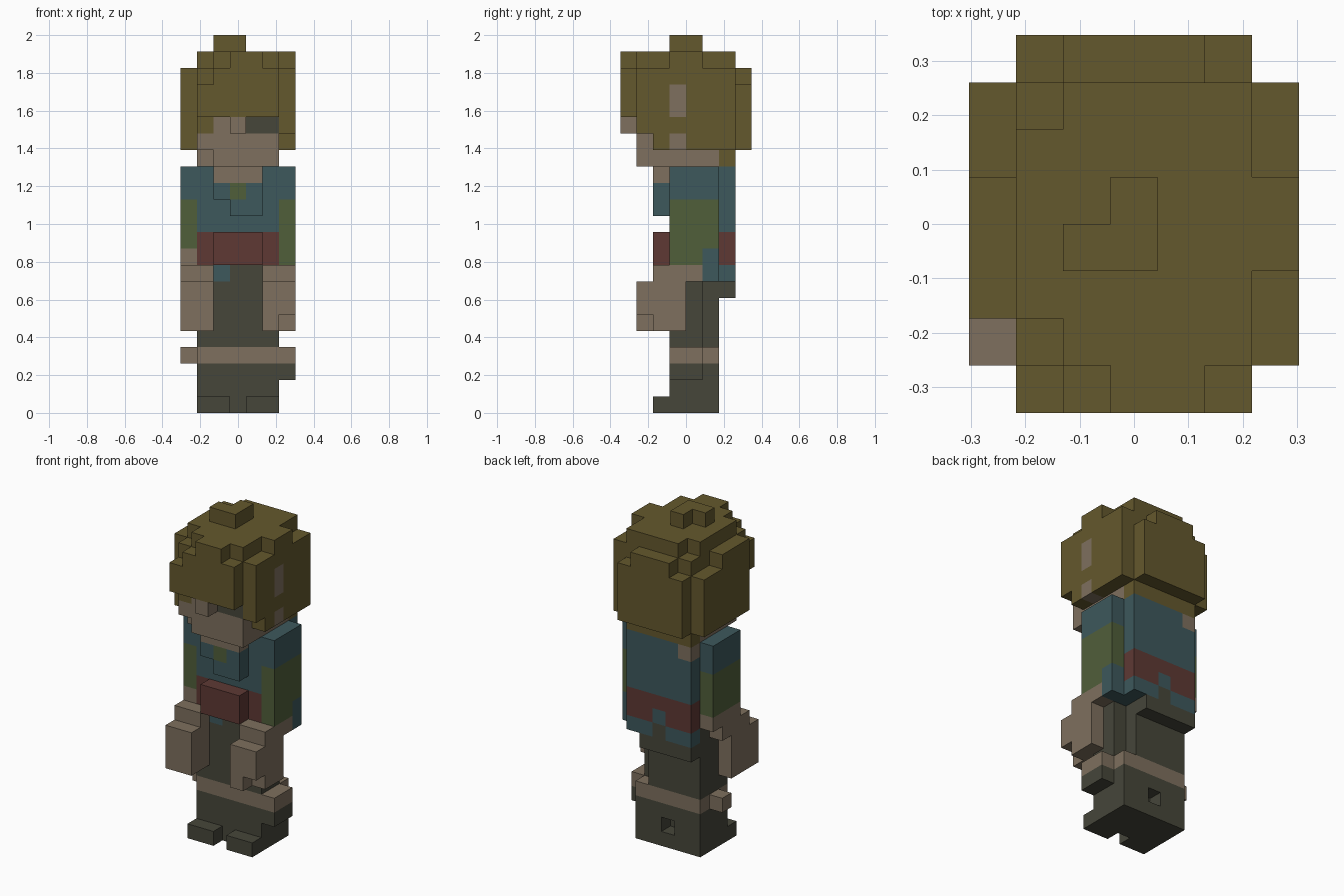
import bpy, bmesh, math
from mathutils import Vector

if "Cube" in bpy.data.objects:
    bpy.data.objects.remove(bpy.data.objects["Cube"])

U = 2 / 23                      # size of one block
OFFSET = Vector((3.5, 4, 0))    # grid centre


def material(name, rgb):
    m = bpy.data.materials.new(name)
    lin = [((c / 255 + 0.055) / 1.055) ** 2.4 for c in rgb]
    m.diffuse_color = (*lin, 1)
    m.use_nodes = True
    m.node_tree.nodes["Principled BSDF"].inputs["Base Color"].default_value = m.diffuse_color
    return m


MATS = [material("olive hair", (100, 88, 45)), material("tan skin", (126, 112, 94)),
        material("teal cloth", (61, 88, 92)), material("green sleeve", (80, 94, 58)),
        material("red belt", (94, 57, 52)), material("dark trousers", (70, 70, 58))]
HAIR, SKIN, TEAL, GREEN, RED, DARK = range(6)

grid = {}   # block position -> (part, colour)


def fill(part, colour, xs, ys, zs):
    """Fill an inclusive range of blocks."""
    for x in range(xs[0], xs[1] + 1):
        for y in range(ys[0], ys[1] + 1):
            for z in range(zs[0], zs[1] + 1):
                grid[x, y, z] = (part, colour)


def clear(xs, ys, zs):
    for x in range(xs[0], xs[1] + 1):
        for y in range(ys[0], ys[1] + 1):
            for z in range(zs[0], zs[1] + 1):
                grid.pop((x, y, z), None)


# legs and trousers
fill("legs", DARK, (1, 5), (3, 5), (0, 8))
fill("legs", DARK, (1, 4), (6, 6), (7, 7))
clear((5, 5), (5, 5), (4, 7))
clear((3, 3), (5, 5), (1, 1))
fill("legs", DARK, (6, 6), (3, 4), (2, 2))
for a in (1, 4):
    fill("feet", DARK, (a, a + 1), (2, 2), (0, 0))
# knee band
fill("leg_band", SKIN, (1, 5), (3, 5), (3, 3))
fill("leg_band", SKIN, (6, 6), (3, 4), (3, 3))
fill("leg_band", SKIN, (0, 0), (4, 4), (3, 3))

# torso, back hem and belt
fill("torso", TEAL, (1, 5), (3, 6), (9, 14))
fill("torso", TEAL, (1, 5), (6, 6), (8, 8))
fill("torso", TEAL, (2, 2), (3, 3), (8, 8))
fill("belt", RED, (1, 5), (3, 6), (9, 10))
fill("belt", RED, (2, 4), (2, 2), (9, 10))
fill("torso", TEAL, (3, 3), (6, 6), (9, 9))
fill("legs", DARK, (3, 3), (6, 6), (8, 8))

# collar and throat
fill("collar", TEAL, (2, 4), (2, 2), (13, 14))
fill("collar", TEAL, (3, 4), (2, 2), (12, 12))
fill("collar", GREEN, (3, 3), (2, 2), (13, 13))
fill("neck", SKIN, (2, 4), (2, 5), (14, 14))
fill("neck", SKIN, (1, 1), (6, 6), (14, 14))

# arms and hands
for x, low in ((0, 10), (6, 9)):
    fill("arms", TEAL, (x, x), (3, 5), (13, 14))
    fill("arms", GREEN, (x, x), (3, 5), (low, 12))
fill("hands", SKIN, (0, 0), (3, 5), (9, 9))
for a in (0, 5):
    fill("hands", SKIN, (a, a + 1), (1, 3), (5, 7))
    fill("hands", SKIN, (a, a + 1), (2, 3), (8, 8))
for x in (0, 6):
    fill("hands", SKIN, (x, x), (4, 4), (8, 8))
clear((6, 6), (1, 1), (5, 5))
fill("arms", TEAL, (6, 6), (5, 5), (8, 9))
fill("torso", TEAL, (5, 5), (5, 5), (8, 8))

# head core and face
fill("head", SKIN, (1, 5), (1, 5), (15, 17))
clear((1, 1), (1, 1), (15, 15))
fill("nose", SKIN, (3, 3), (0, 0), (17, 17))
fill("eye_patch", DARK, (4, 5), (1, 1), (17, 17))

# hair cap with stepped fringe
fill("hair", HAIR, (1, 5), (1, 6), (18, 21))
fill("hair", HAIR, (1, 5), (6, 6), (15, 17))
clear((1, 1), (1, 1), (21, 21))
clear((1, 1), (6, 6), (21, 21))
fill("hair", HAIR, (1, 1), (1, 1), (17, 17))
for x, top in ((1, 19), (2, 20), (3, 21), (4, 21), (5, 20)):
    fill("hair", HAIR, (x, x), (0, 0), (18, top))
# back hair
for x, top in ((1, 19), (2, 20), (3, 20), (4, 20), (5, 19)):
    fill("hair", HAIR, (x, x), (7, 7), (16, top))
# side hair
fill("hair", HAIR, (0, 0), (2, 4), (16, 20))
fill("hair", HAIR, (0, 0), (5, 6), (16, 19))
fill("hair", HAIR, (6, 6), (1, 6), (16, 20))
clear((6, 6), (1, 1), (16, 16))
fill("hair", HAIR, (6, 6), (3, 4), (21, 21))
fill("hair", SKIN, (6, 6), (3, 3), (18, 19))
fill("hair", SKIN, (6, 6), (3, 3), (16, 16))
# top knot
fill("hair_knot", HAIR, (3, 3), (3, 4), (22, 22))
fill("hair_knot", HAIR, (2, 2), (3, 3), (22, 22))

# turn the exposed block sides into one mesh per part
for part in sorted({p for p, c in grid.values()}):
    bm = bmesh.new()
    for pos, (name, colour) in grid.items():
        if name != part:
            continue
        centre = Vector(pos) + Vector((0.5, 0.5, 0.5)) - OFFSET
        for axis in range(3):
            for sign in (-1, 1):
                n = Vector((0, 0, 0))
                n[axis] = sign
                if tuple(int(a + b) for a, b in zip(pos, n)) in grid:
                    continue
                u, v = Vector((0, 0, 0)), Vector((0, 0, 0))
                u[(axis + 1) % 3] = 0.5
                v[(axis + 2) % 3] = 0.5 * sign
                c = centre + n * 0.5
                f = bm.faces.new([bm.verts.new(q * U) for q in
                                  (c - u - v, c + u - v, c + u + v, c - u + v)])
                f.material_index = colour
    bmesh.ops.remove_doubles(bm, verts=bm.verts, dist=1e-4)
    bmesh.ops.dissolve_limit(bm, angle_limit=math.radians(1), verts=bm.verts,
                             edges=bm.edges, delimit={'MATERIAL'})
    mesh = bpy.data.meshes.new(part)
    bm.to_mesh(mesh)
    bm.free()
    for m in MATS:
        mesh.materials.append(m)
    bpy.context.collection.objects.link(bpy.data.objects.new(part, mesh))
